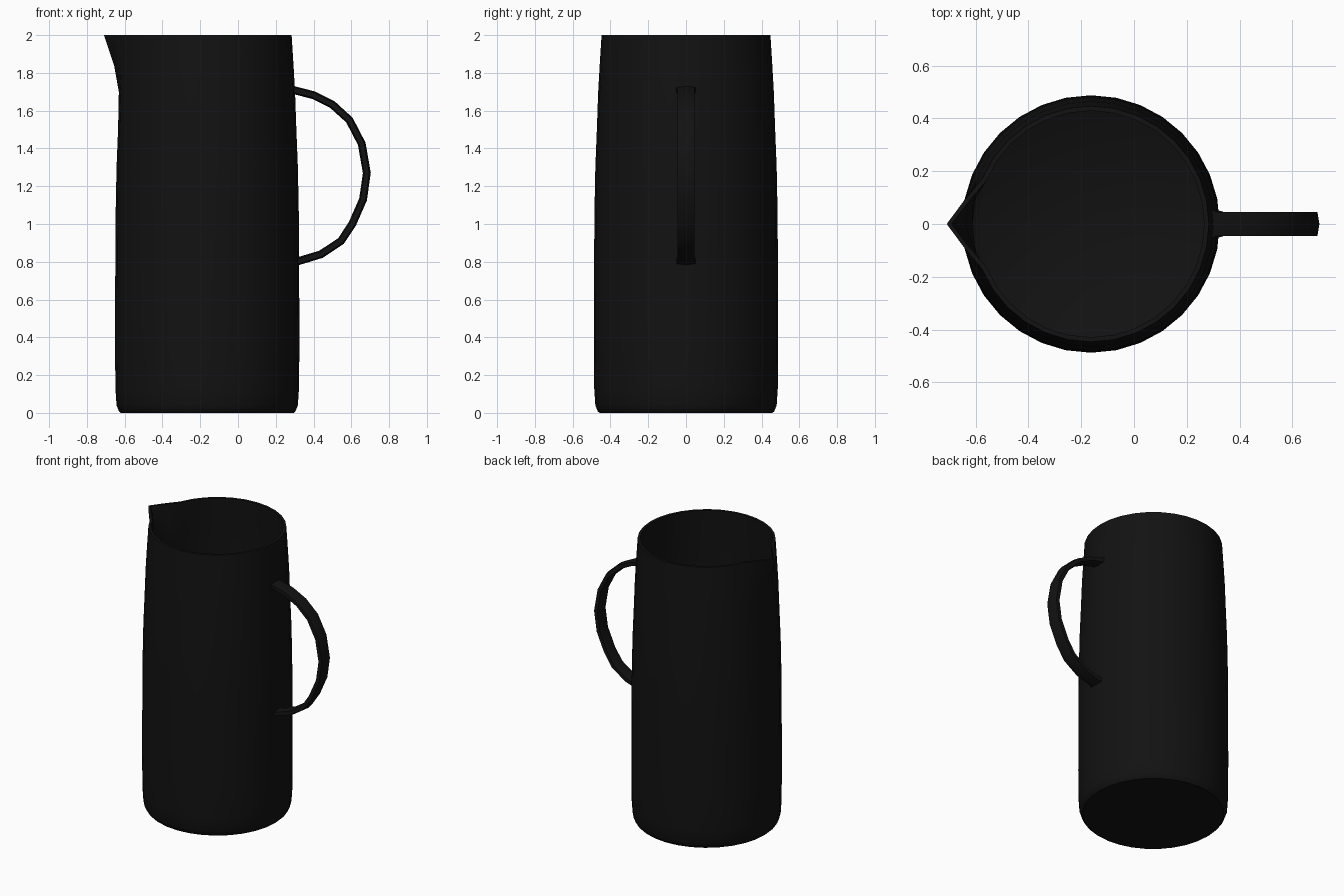
import bpy, bmesh
from math import sin, cos, pi
from mathutils import Vector

if "Cube" in bpy.data.objects:
    bpy.data.objects.remove(bpy.data.objects["Cube"])

CX, SEG, WALL = -0.163, 32, 0.018

black = bpy.data.materials.new("black")
black.diffuse_color = (0.006, 0.006, 0.006, 1)
black.use_nodes = True
black.node_tree.nodes["Principled BSDF"].inputs["Base Color"].default_value = black.diffuse_color


def finish(bm, name, angle):
    bmesh.ops.recalc_face_normals(bm, faces=bm.faces)
    me = bpy.data.meshes.new(name)
    bm.to_mesh(me)
    bm.free()
    ob = bpy.data.objects.new(name, me)
    bpy.context.collection.objects.link(ob)
    me.materials.append(black)
    bpy.ops.object.select_all(action='DESELECT')
    ob.select_set(True)
    bpy.context.view_layer.objects.active = ob
    bpy.ops.object.shade_smooth_by_angle(angle=angle)
    return ob


def loft(bm, rings):
    """Skin a list of vertex-position rings and cap both ends."""
    rows = [[bm.verts.new(p) for p in ring] for ring in rings]
    n = len(rows[0])
    for a, b in zip(rows, rows[1:]):
        for i in range(n):
            j = (i + 1) % n
            bm.faces.new((a[i], a[j], b[j], b[i]))
    bm.faces.new(rows[0])
    bm.faces.new(rows[-1])


def body_ring(r, z, spout):
    """Circle pulled out to a pinched spout on the -x side."""
    pull = {SEG // 2: 1.0, SEG // 2 - 1: 0.44, SEG // 2 + 1: 0.44}
    pts = []
    for i in range(SEG):
        a = 2 * pi * i / SEG
        x = CX + r * cos(a) - spout * pull.get(i, 0)
        pts.append((x, r * sin(a), z))
    return pts


# body: outer wall up to the rim, then inner wall down to the floor (radius, z, spout)
outer = [(0.458, 0, 0), (0.467, 0.008, 0), (0.480, 0.04, 0), (0.486, 0.13, 0),
         (0.488, 0.35, 0), (0.487, 0.7, 0), (0.485, 1.05, 0), (0.480, 1.3, 0),
         (0.472, 1.5, 0), (0.465, 1.7, 0.003), (0.457, 1.84, 0.036), (0.447, 2.0, 0.1)]
inner = [(r - WALL, z, s) for r, z, s in reversed(outer[3:])]
inner += [(0.455, 0.05, 0), (0.425, 0.025, 0)]
bm = bmesh.new()
loft(bm, [body_ring(*p) for p in outer + inner])
finish(bm, "jug_body", 0.7)

# handle: strap section swept along an arc, flared where it meets the wall
path = [(0.285, 1.712), (0.31, 1.705), (0.40, 1.682), (0.50, 1.632), (0.59, 1.55),
        (0.655, 1.425), (0.682, 1.27), (0.662, 1.13), (0.605, 1.0), (0.545, 0.91),
        (0.44, 0.84), (0.335, 0.808), (0.305, 0.80)]
section = [(-0.021, 0), (-0.013, 0.046), (0.013, 0.046),
           (0.021, 0), (0.013, -0.046), (-0.013, -0.046)]
rings = []
for k, (x, z) in enumerate(path):
    p, q = path[max(k - 1, 0)], path[min(k + 1, len(path) - 1)]
    t = Vector((q[0] - p[0], q[1] - p[1])).normalized()
    flare = 1.2 if k in (0, len(path) - 1) else 1.0
    rings.append([(x - t.y * u, v * flare, z + t.x * u) for u, v in section])
bm = bmesh.new()
loft(bm, rings)
finish(bm, "handle", 0.7)
